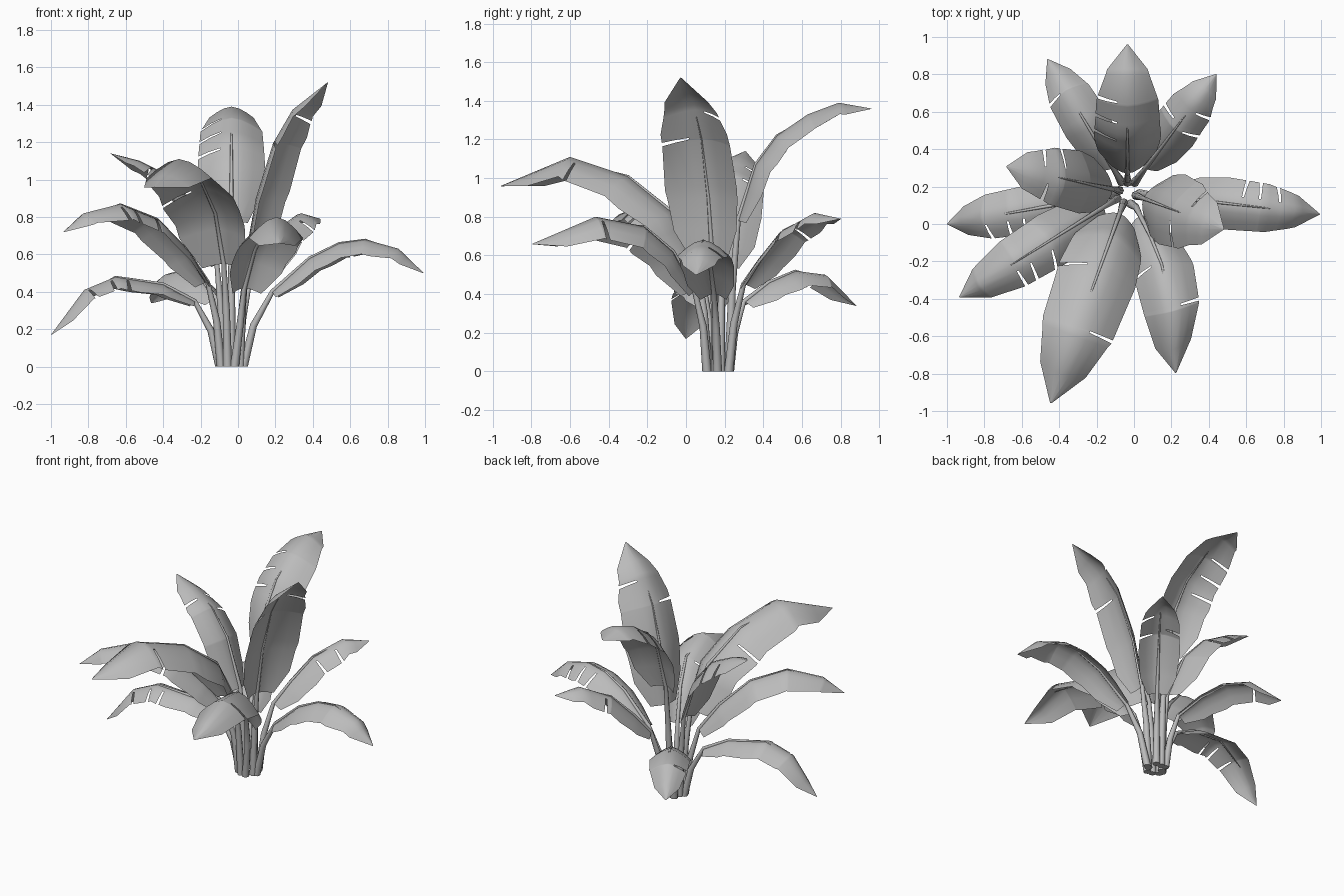
import bpy, bmesh, math
from mathutils import Vector

if "Cube" in bpy.data.objects:
    bpy.data.objects.remove(bpy.data.objects["Cube"])

grey = bpy.data.materials.new("leaf grey")
grey.use_nodes = True
grey.diffuse_color = (0.5, 0.5, 0.5, 1)
grey.node_tree.nodes["Principled BSDF"].inputs["Base Color"].default_value = grey.diffuse_color

CENTRE = Vector((-0.035, 0.17, 0))
UP = Vector((0, 0, 1))
# half width of the blade along its length
OUTLINE = [(0, 0.48), (0.15, 0.87), (0.36, 1), (0.66, 0.92), (0.87, 0.6), (1, 0.02)]


def interpolate(table, u):
    """Straight-line lookup in a list of (position, value) pairs."""
    for (a, va), (b, vb) in zip(table, table[1:]):
        if u <= b:
            return va + (vb - va) * (u - a) / (b - a)
    return table[-1][1]


def finish(name, bm):
    mesh = bpy.data.meshes.new(name)
    bm.to_mesh(mesh)
    bm.free()
    mesh.materials.append(grey)
    obj = bpy.data.objects.new(name, mesh)
    bpy.context.collection.objects.link(obj)
    bpy.ops.object.select_all(action="DESELECT")
    obj.select_set(True)
    bpy.context.view_layer.objects.active = obj
    bpy.ops.object.shade_smooth_by_angle(angle=math.radians(62))


def tube(name, points, radii, sides=8):
    """Tapered stalk following a path."""
    bm = bmesh.new()
    rings = []
    for i, (p, r) in enumerate(zip(points, radii)):
        tangent = (points[min(i + 1, len(points) - 1)] - points[max(i - 1, 0)]).normalized()
        if i == 0:
            tangent = UP
        turn = UP.rotation_difference(tangent)
        ring = []
        for k in range(sides):
            a = math.tau * k / sides
            ring.append(bm.verts.new(p + turn @ Vector((math.cos(a) * r, math.sin(a) * r, 0))))
        rings.append(ring)
    for low, high in zip(rings, rings[1:]):
        for k in range(sides):
            n = (k + 1) % sides
            bm.faces.new((low[k], low[n], high[n], high[k]))
    bm.faces.new(rings[0][::-1])
    bm.faces.new(rings[-1])
    finish(name, bm)


def leaf(name, azimuth, profile, width, fold=0.6, left=(), right=(), bend=0, tilt=0):
    """One stalk and blade; profile is (reach, height), left and right are tears."""
    a = math.radians(azimuth)
    out = Vector((math.cos(a), math.sin(a), 0))
    side = UP.cross(out)
    reach = profile[-1][0]
    rib = [CENTRE + out * r + UP * z + side * bend * math.sin(math.pi * r / reach)
           for r, z in profile]

    # parametrise the midrib by length
    lengths = [0]
    for p, q in zip(rib, rib[1:]):
        lengths.append(lengths[-1] + (q - p).length)
    total = lengths[-1]
    path = [(d / total, p) for d, p in zip(lengths, rib)]
    gap = 0.005 / total
    tears = {1: left, -1: right}
    stations = {round(u, 4) for u, _ in path + OUTLINE}
    for u in (*left, *right):
        stations |= {u - gap, u + gap}
    stations = sorted(stations)

    # blade: two drooping halves sharing the midrib
    bm = bmesh.new()
    rows = []
    for u in stations:
        centre = interpolate(path, u)
        tangent = (interpolate(path, min(u + 0.1, 1)) - interpolate(path, max(u - 0.1, 0))).normalized()
        normal = tangent.cross(side).normalized()
        across = side + normal * tilt
        half = width * interpolate(OUTLINE, u)
        row = {0: bm.verts.new(centre)}
        for s in (1, -1):
            spread = 0
            for t in tears[s]:
                if abs(u - t) < gap * 1.5:
                    spread = math.copysign(0.008, u - t)
            for step, drop in ((1, 0.16), (2, 0.52), (3, 1)):
                f = step / 3
                row[s * step] = bm.verts.new(
                    centre + across * s * half * f - normal * fold * half * drop
                    + tangent * spread * (f - 0.33))
        rows.append(row)
    for i, (near, far) in enumerate(zip(rows, rows[1:])):
        middle = (stations[i] + stations[i + 1]) / 2
        for s in (1, -1):
            torn = any(abs(middle - t) < gap * 0.9 for t in tears[s])
            for step in range(1 if torn else 3):
                quad = [near[s * step], far[s * step],
                        far[s * (step + 1)], near[s * (step + 1)]]
                bm.faces.new(quad[::-1] if s > 0 else quad)
    finish(name + "_blade", bm)

    # stalk: rises from the clump and tapers along the midrib
    r0, z0 = profile[0]
    start = min(0.064, r0 * 0.4 + 0.012)
    foot = CENTRE + out * start
    knee = CENTRE + out * (start + (r0 - start) * 0.35) + UP * z0 * 0.55 + side * bend * 0.3
    along = [u for u, _ in path if u < 0.65] + [0.72]
    upper = [interpolate(path, u) for u in along]
    upper[-1] -= UP * 0.006
    taper = [0.013 - 0.015 * u for u in along]
    tube(name + "_stalk", [foot, knee] + upper, [0.024, 0.019] + taper)


leaf("back_tall_leaf", 90, [(0.1, 0.78), (0.19, 1.07), (0.3, 1.22), (0.46, 1.33), (0.62, 1.39), (0.79, 1.36)],
     0.18, fold=0.5, left=(0.42, 0.55, 0.68))
leaf("back_left_leaf", 53, [(0.16, 0.45), (0.27, 0.58), (0.42, 0.73), (0.62, 0.82), (0.79, 0.79)],
     0.13, left=(0.55,), right=(0.5, 0.68))
leaf("back_right_leaf", 121, [(0.15, 0.36), (0.3, 0.46), (0.46, 0.52), (0.64, 0.5), (0.83, 0.34)],
     0.13, left=(0.68,))
leaf("right_tall_leaf", 168, [(0.08, 0.55), (0.2, 0.86), (0.34, 1.02), (0.5, 1.1), (0.66, 1.14)],
     0.165, fold=0.45, left=(0.72,), right=(0.6, 0.75), tilt=0.2)
leaf("left_low_leaf", -6.5, [(0.22, 0.4), (0.42, 0.58), (0.58, 0.66), (0.72, 0.68), (0.9, 0.63), (1.035, 0.5)],
     0.14, left=(0.5, 0.6, 0.72))
leaf("front_right_leaf", 250, [(0.12, 0.55), (0.25, 0.82), (0.5, 1.01), (0.82, 1.11), (1.2, 0.96)],
     0.215, fold=0.55, left=(0.66,), right=(0.38,))
leaf("front_left_leaf", -75, [(0.14, 0.42), (0.26, 0.62), (0.42, 0.75), (0.68, 0.8), (1, 0.66)],
     0.165, fold=0.75, left=(0.64,), right=(0.4,), bend=0.08)
leaf("right_low_leaf", 190, [(0.2, 0.35), (0.37, 0.44), (0.63, 0.48), (0.8, 0.41), (0.98, 0.17)],
     0.13, fold=0.5, left=(0.42, 0.52, 0.66))
leaf("right_middle_leaf", 212, [(0.15, 0.45), (0.28, 0.62), (0.47, 0.79), (0.7, 0.87), (0.93, 0.82), (1.06, 0.72)],
     0.15, left=(0.45, 0.58, 0.66))
leaf("left_tall_leaf", -21, [(0.09, 0.58), (0.15, 0.9), (0.25, 1.2), (0.36, 1.38), (0.55, 1.52)],
     0.2, fold=0.45, left=(0.75,), right=(0.6,))
